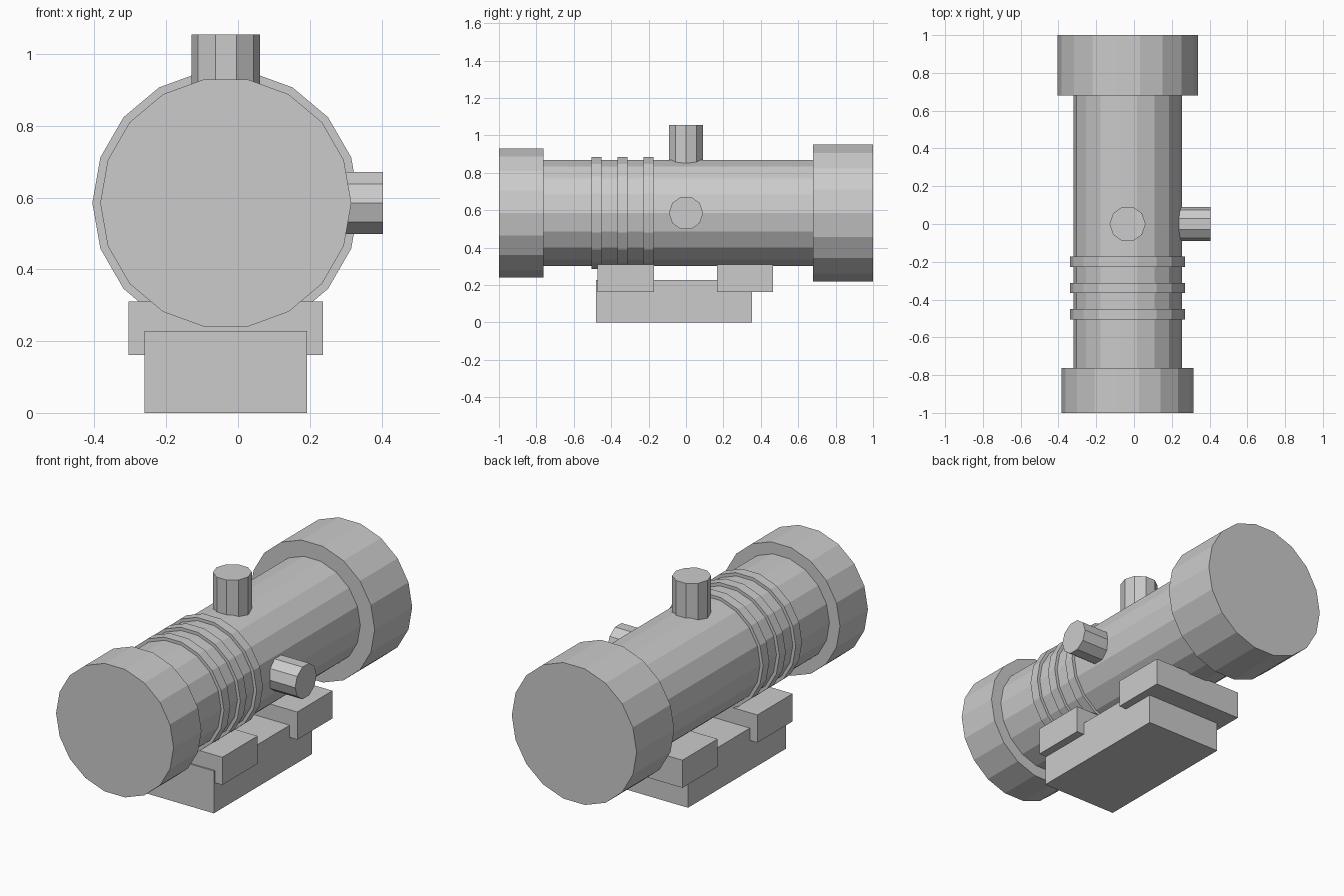
import bpy
from math import pi
from mathutils import Matrix, Vector

cube = bpy.data.objects.get("Cube")
if cube:
    bpy.data.objects.remove(cube, do_unlink=True)

CX, CZ = -0.034, 0.585   # optical axis

grey = bpy.data.materials.new("plain grey")
grey.use_nodes = True
colour = (0.6, 0.6, 0.6, 1)
grey.diffuse_color = colour
grey.node_tree.nodes["Principled BSDF"].inputs["Base Color"].default_value = colour


def finish(name):
    obj = bpy.context.object
    obj.name = name
    obj.data.name = name
    obj.data.materials.append(grey)
    return obj


def cylinder(name, sides, radius, start, end, axis):
    """Flat-sided cylinder between two points, with a corner on the side."""
    start, end = Vector(start), Vector(end)
    bpy.ops.mesh.primitive_cylinder_add(
        vertices=sides, radius=radius, depth=(end - start).length,
        location=(start + end) / 2)
    obj = finish(name)
    # put a corner on local x, then lay the cylinder along its axis
    turn = Matrix.Rotation(pi / 2, 4, 'Z')
    if axis == 'Y':
        turn = Matrix.Rotation(pi / 2, 4, 'X') @ turn
    elif axis == 'X':
        turn = Matrix.Rotation(pi / 2, 4, 'Y')
    obj.data.transform(turn)
    return obj


def box(name, x, y, z):
    bpy.ops.mesh.primitive_cube_add(
        size=1, location=[(a + b) / 2 for a, b in (x, y, z)])
    obj = finish(name)
    obj.data.transform(Matrix.Diagonal([b - a for a, b in (x, y, z)] + [1]))
    return obj


def barrel(name, radius, y0, y1):
    return cylinder(name, 18, radius, (CX, y0, CZ), (CX, y1, CZ), 'Y')


# Main tube with its two end housings
barrel("main_tube", 0.287, -0.8, 0.72)
barrel("front_housing", 0.35, -1.0, -0.762)
barrel("rear_housing", 0.372, 0.68, 1.0)

# Grip rings
for i in range(3):
    y = -0.478 + i * 0.139
    barrel(f"grip_ring_{i + 1}", 0.304, y - 0.027, y + 0.027)

# Adjustment knobs
cylinder("top_knob", 10, 0.095, (CX, 0, 0.8), (CX, 0, 1.055), 'Z')
cylinder("side_knob", 10, 0.091, (0.2, 0, CZ), (0.404, 0, CZ), 'X')

# Mount base and cross clamps
box("mount_base", (-0.26, 0.192), (-0.48, 0.354), (0, 0.228))
box("front_clamp", (-0.305, 0.237), (-0.472, -0.172), (0.162, 0.311))
box("rear_clamp", (-0.305, 0.237), (0.166, 0.466), (0.162, 0.311))
